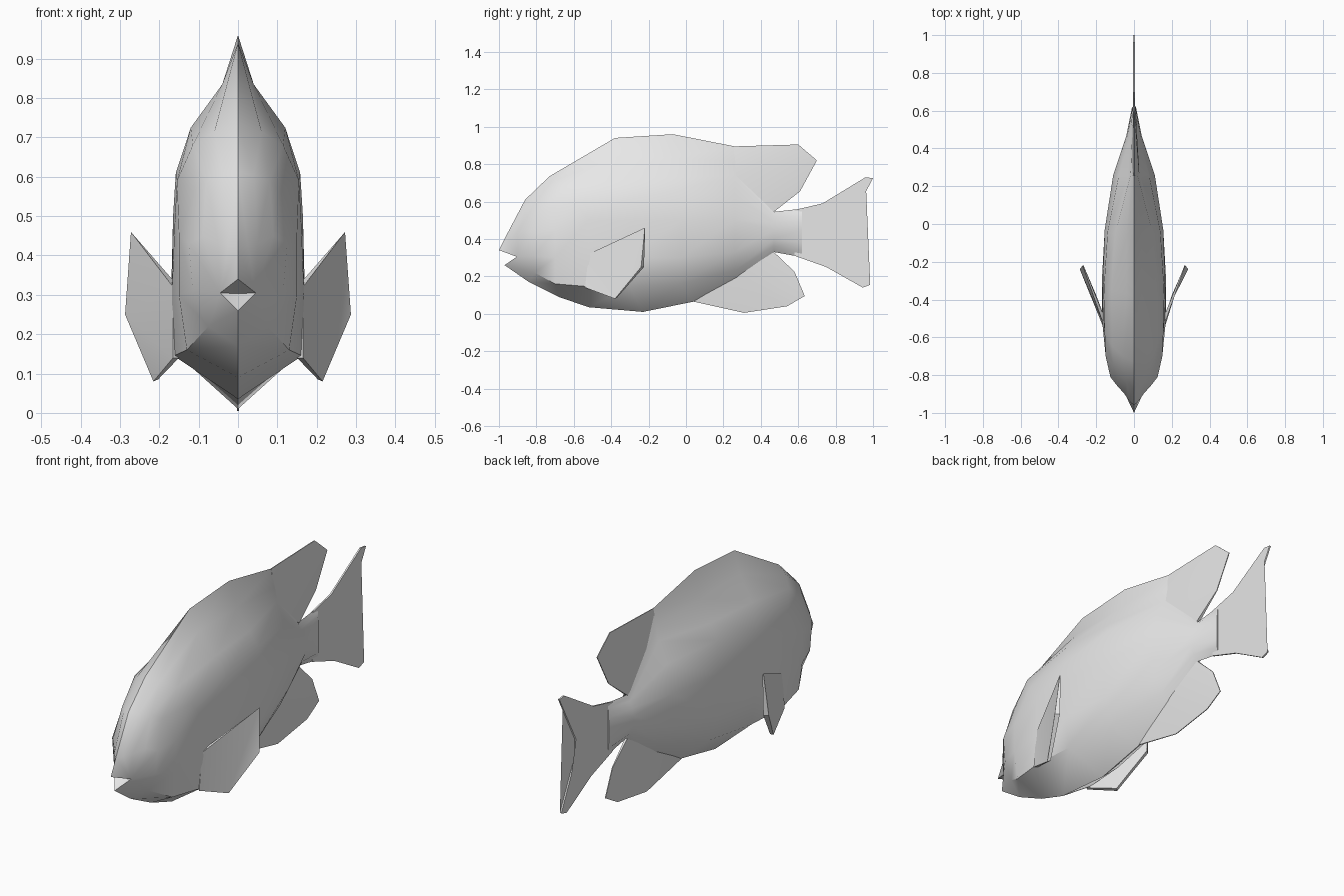
import bpy, bmesh, math

if "Cube" in bpy.data.objects:
    bpy.data.objects.remove(bpy.data.objects["Cube"])

grey = bpy.data.materials.new("pale grey")
grey.diffuse_color = (0.8, 0.8, 0.8, 1)
grey.use_nodes = True
grey.node_tree.nodes["Principled BSDF"].inputs["Base Color"].default_value = grey.diffuse_color


def finish(bm, name, angle=35):
    bmesh.ops.remove_doubles(bm, verts=bm.verts, dist=0.0005)
    bmesh.ops.recalc_face_normals(bm, faces=bm.faces)
    me = bpy.data.meshes.new(name)
    bm.to_mesh(me)
    bm.free()
    me.materials.append(grey)
    ob = bpy.data.objects.new(name, me)
    bpy.context.collection.objects.link(ob)
    bpy.ops.object.select_all(action='DESELECT')
    ob.select_set(True)
    bpy.context.view_layer.objects.active = ob
    bpy.ops.object.shade_smooth_by_angle(angle=math.radians(angle))
    return ob


def slab(name, left, right):
    """Closed plate between two matching outlines."""
    bm = bmesh.new()
    a = [bm.verts.new(p) for p in left]
    b = [bm.verts.new(p) for p in right]
    caps = [bm.faces.new(a), bm.faces.new(b[::-1])]
    for i in range(len(a)):
        j = (i + 1) % len(a)
        bm.faces.new((a[i], b[i], b[j], a[j]))
    bmesh.ops.triangulate(bm, faces=caps)
    return finish(bm, name)


def centre_fin(name, outline):
    """Plate on the centre plane from (y, z, half thickness) points."""
    slab(name, [(-t, y, z) for y, z, t in outline],
         [(t, y, z) for y, z, t in outline])


# Body cross-sections: y at belly, side and back; z at belly and back;
# then (x, z) from low belly up to the base of the back ridge
sections = [
    (-.84, -.81, -.96, .17, .42, (.075, .22), (.115, .31), (.125, .43), (.09, .45), (.05, .43), (.025, .425)),
    (-.68, -.70, -.86, .09, .61, (.13, .16), (.15, .30), (.15, .45), (.11, .565), (.08, .59), (.04, .605)),
    (-.52, -.52, -.73, .035, .735, (.163, .145), (.168, .30), (.16, .50), (.155, .59), (.115, .68), (.06, .715)),
    (-.23, -.30, -.38, .01, .94, (.15, .145), (.17, .30), (.165, .50), (.158, .61), (.12, .725), (.04, .835)),
    (.04, -.03, -.07, .065, .96, (.11, .16), (.155, .30), (.155, .50), (.14, .66), (.10, .73), (.04, .835)),
    (.28, .26, .26, .175, .895, (.05, .23), (.10, .33), (.11, .50), (.08, .64), (.03, .74), (.018, .81)),
    (.47, .47, .47, .33, .545, (.025, .36), (.04, .40), (.04, .45), (.035, .49), (.02, .52), (.01, .535)),
    (.62, .62, .62, .303, .562, (.008, .34), (.01, .38), (.01, .45), (.009, .49), (.007, .52), (.006, .54)),
]
blend = [0, 0, 0, .3, .6, .85]
corner = (.045, -.905, .305)
rings = [[(0, -.97, .26)] + [corner] * 6 + [(0, -1, .34)]]
for yb, ym, yt, zb, zt, *side in sections:
    ring = [(x, ym + (yt - ym) * k, z) for (x, z), k in zip(side, blend)]
    rings.append([(0, yb, zb)] + ring + [(0, yt, zt)])

bm = bmesh.new()


def face(points):
    pts = list(dict.fromkeys(points))
    if len(pts) > 2:
        bm.faces.new([bm.verts.new(p) for p in pts])


for s in (1, -1):
    loops = [[(s * x, y, z) for x, y, z in r] for r in rings]
    for a, b in zip(loops, loops[1:]):
        for i in range(7):
            face((a[i], a[i + 1], b[i + 1], b[i]))
    # Mouth hollow
    lower, side, upper = loops[0][0], loops[0][1], loops[0][-1]
    face((lower, side, (0, -.89, .303)))
    face((side, upper, (0, -.89, .303)))
    # Tail root cap
    face(loops[-1])
finish(bm, "body")

# Rear dorsal fin
centre_fin("dorsal_fin", [(.24, .73, .03), (.26, .895, .002), (.60, .905, .002), (.70, .82, .002),
                          (.61, .655, .002), (.47, .545, .008)])

# Tail fin
centre_fin("tail_fin", [(y, z, .004) for y, z in [
    (.58, .31), (.58, .555), (.73, .59), (.96, .73), (1, .725), (.87, .48),
    (.87, .39), (.985, .155), (.945, .14), (.75, .25)]])

# Anal fin
centre_fin("anal_fin", [(.04, .065, .003), (.31, .005, .002), (.54, .04, .002), (.635, .095, .002),
                        (.58, .225, .002), (.47, .33, .006), (.28, .21, .02)])

# Side fins, flaring out and back
outer = [(.165, -.52, .32), (.272, -.22, .46), (.287, -.24, .25), (.215, -.38, .08), (.165, -.54, .14)]
inner = [(.15, -.51, .32), (.268, -.218, .455), (.268, -.225, .25), (.203, -.37, .085), (.15, -.53, .14)]
for s, name in ((1, "side_fin_left"), (-1, "side_fin_right")):
    slab(name, [(s * x, y, z) for x, y, z in outer], [(s * x, y, z) for x, y, z in inner])
